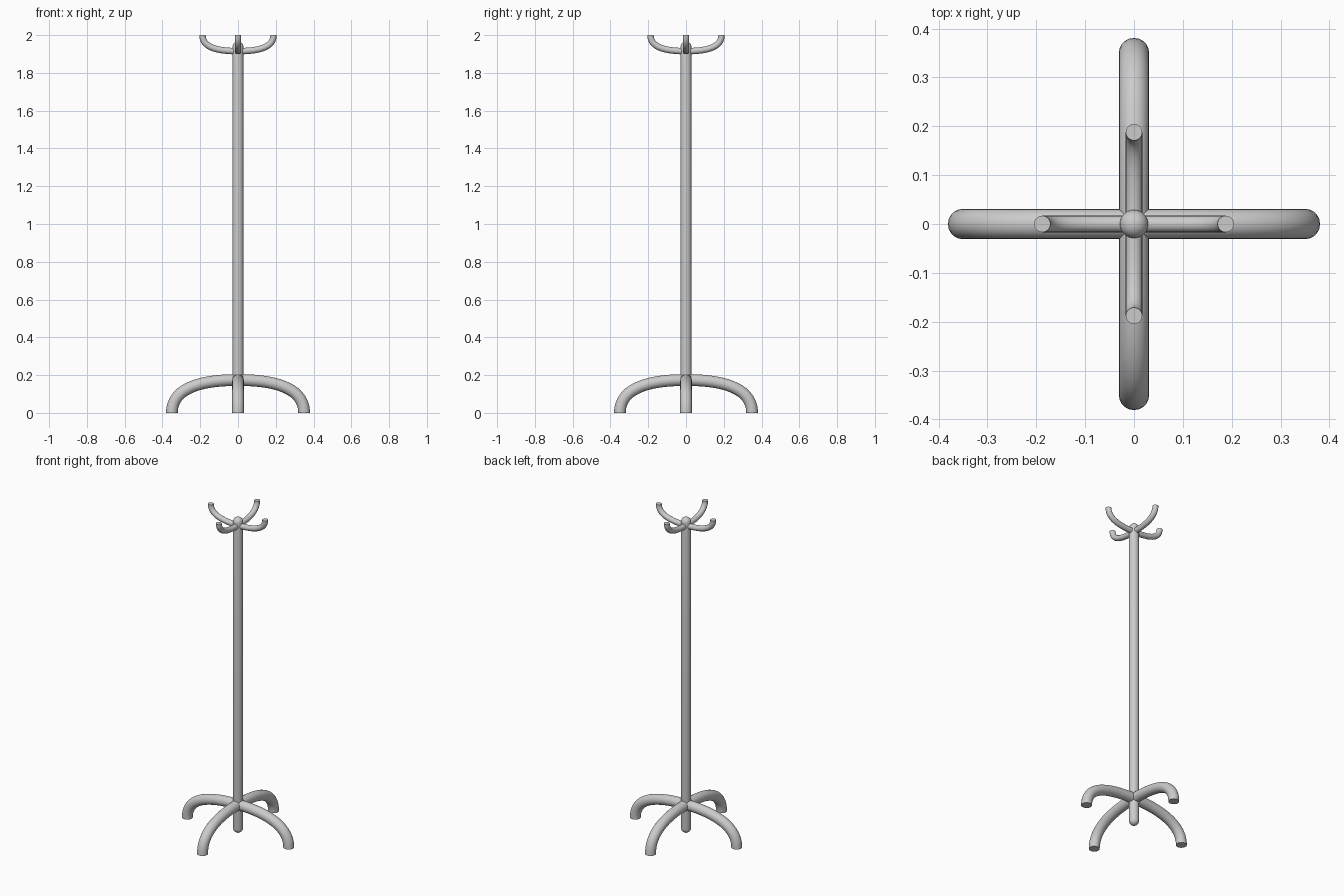
import bpy, bmesh
from math import sin, cos, pi, radians

if "Cube" in bpy.data.objects:
    bpy.data.objects.remove(bpy.data.objects["Cube"])


def smooth(obj):
    bpy.ops.object.select_all(action='DESELECT')
    obj.select_set(True)
    bpy.context.view_layer.objects.active = obj
    bpy.ops.object.shade_smooth_by_angle(angle=radians(40))


def bent_tube(name, reach, z_mid, z_end, h_in, h_out, radius, turn):
    """Tube running end to end through the pole, bent to vertical at both ends."""
    curve = bpy.data.curves.new(name, 'CURVE')
    curve.dimensions = '3D'
    curve.bevel_depth = radius
    curve.bevel_resolution = 8
    curve.resolution_u = 20
    curve.use_fill_caps = True
    spline = curve.splines.new('BEZIER')
    spline.bezier_points.add(2)
    back = z_end + (h_out if z_mid > z_end else -h_out)
    away = 2 * z_end - back
    data = [((-reach, z_end), (-reach, away), (-reach, back)),
            ((0, z_mid), (-h_in, z_mid), (h_in, z_mid)),
            ((reach, z_end), (reach, back), (reach, away))]
    for p, (co, left, right) in zip(spline.bezier_points, data):
        p.handle_left_type = p.handle_right_type = 'FREE'
        p.co = (co[0], 0, co[1])
        p.handle_left = (left[0], 0, left[1])
        p.handle_right = (right[0], 0, right[1])
    obj = bpy.data.objects.new(name, curve)
    obj.rotation_euler.z = turn
    bpy.context.collection.objects.link(obj)
    bpy.ops.object.select_all(action='DESELECT')
    obj.select_set(True)
    bpy.context.view_layer.objects.active = obj
    bpy.ops.object.convert(target='MESH')
    smooth(bpy.context.object)


def round_pole(name, radius, z0, z1, sides=32, rings=8):
    """Upright pole with domed ends, lathed around z."""
    angles = [i * pi / 2 / rings for i in range(rings + 1)]
    profile = [(radius * sin(a), z0 + radius * (1 - cos(a))) for a in angles]
    profile += [(radius * cos(a), z1 - radius * (1 - sin(a))) for a in angles]
    bm = bmesh.new()
    verts = [bm.verts.new((x, 0, z)) for x, z in profile]
    edges = [bm.edges.new(pair) for pair in zip(verts, verts[1:])]
    bmesh.ops.spin(bm, geom=verts + edges, cent=(0, 0, 0), axis=(0, 0, 1),
                   angle=2 * pi, steps=sides)
    bmesh.ops.remove_doubles(bm, verts=bm.verts, dist=1e-4)
    bmesh.ops.recalc_face_normals(bm, faces=bm.faces)
    mesh = bpy.data.meshes.new(name)
    bm.to_mesh(mesh)
    bm.free()
    obj = bpy.data.objects.new(name, mesh)
    bpy.context.collection.objects.link(obj)
    smooth(obj)


# Central pole
round_pole("pole", 0.029, 0.0, 1.967)

# Crossed pairs of legs and coat hooks
for label, turn in (("side", 0), ("front_back", pi / 2)):
    bent_tube("legs_" + label, 0.35, 0.174, 0.0, 0.20, 0.13, 0.031, turn)
    bent_tube("hooks_" + label, 0.188, 1.915, 2.0, 0.11, 0.065, 0.017, turn)
